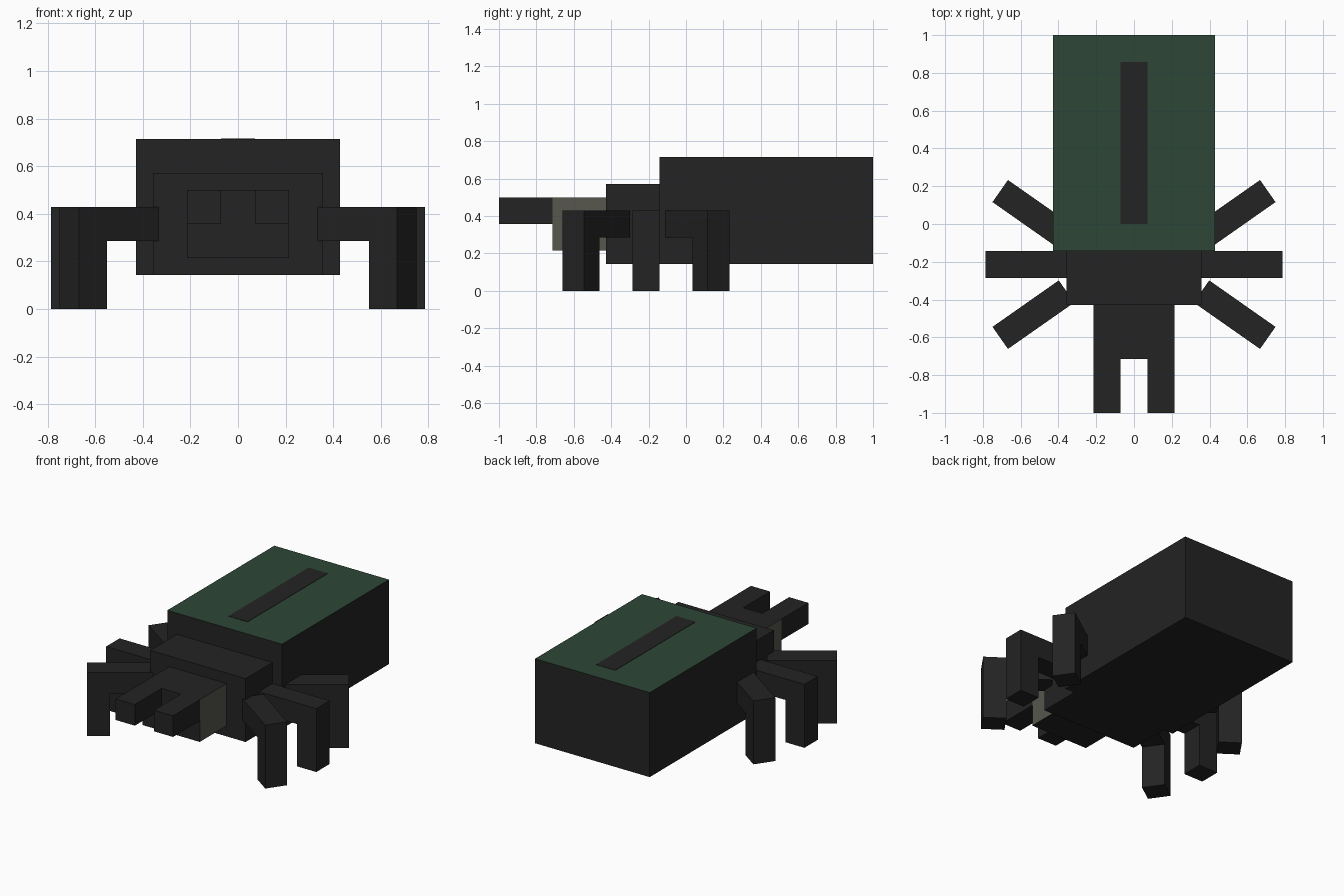
import bpy, bmesh
from math import radians
from mathutils import Matrix

cube = bpy.data.objects.get("Cube")
if cube:
    bpy.data.objects.remove(cube, do_unlink=True)

U = 1 / 14  # base block size


def material(name, rgb):
    m = bpy.data.materials.new(name)
    m.use_nodes = True
    m.diffuse_color = (*rgb, 1)
    m.node_tree.nodes["Principled BSDF"].inputs["Base Color"].default_value = (*rgb, 1)
    return m


charcoal = material("charcoal", (0.017, 0.017, 0.017))
green = material("dark_green", (0.027, 0.062, 0.038))
beige = material("grey_beige", (0.095, 0.095, 0.074))


def add_box(bm, lo, hi):
    """Box between two corners, measured in blocks."""
    size = [(b - a) * U for a, b in zip(lo, hi)]
    mid = [(b + a) / 2 * U for a, b in zip(lo, hi)]
    bmesh.ops.create_cube(bm, size=1, matrix=Matrix.Translation(mid) @ Matrix.Diagonal((*size, 1)))


def part(name, boxes, accent=None, rule=None, matrix=None):
    """Object made of boxes; faces whose normal meets the rule take the accent."""
    bm = bmesh.new()
    for lo, hi in boxes:
        add_box(bm, lo, hi)
    bm.normal_update()
    if rule:
        for f in bm.faces:
            f.material_index = int(rule(f.normal))
    mesh = bpy.data.meshes.new(name)
    bm.to_mesh(mesh)
    bm.free()
    mesh.materials.append(charcoal)
    if accent:
        mesh.materials.append(accent)
    obj = bpy.data.objects.new(name, mesh)
    if matrix:
        obj.matrix_world = matrix
    bpy.context.collection.objects.link(obj)
    return obj


# Body
part("abdomen", [((-6, -2, 2), (6, 14, 10))], green, lambda n: n.z > 0.5)
part("back_stripe", [((-1, 0, 9.99), (1, 12, 10.03))])
part("thorax", [((-5, -6, 2), (5, -2, 8))])
part("head", [((-3, -10, 3), (3, -6, 7))], beige, lambda n: abs(n.x) > 0.5)

# Fangs and legs on both sides; each leg is an arm with a post at its end
for side, s in (("left", 1), ("right", -1)):
    x = sorted((s, 3 * s))
    part(side + "_fang", [((x[0], -14, 5), (x[1], -10, 7))])
    for name, y, angle in (("front", -5, -35), ("middle", -3, 0), ("back", -1, 35)):
        turn = radians(angle if s > 0 else 180 - angle)
        place = Matrix.Translation((5 * U * s, y * U, 0)) @ Matrix.Rotation(turn, 4, "Z")
        part(f"{side}_{name}_leg",
             [((0, -1, 4), (6, 1, 6)), ((4, -1, 0), (6, 1, 4))], matrix=place)
